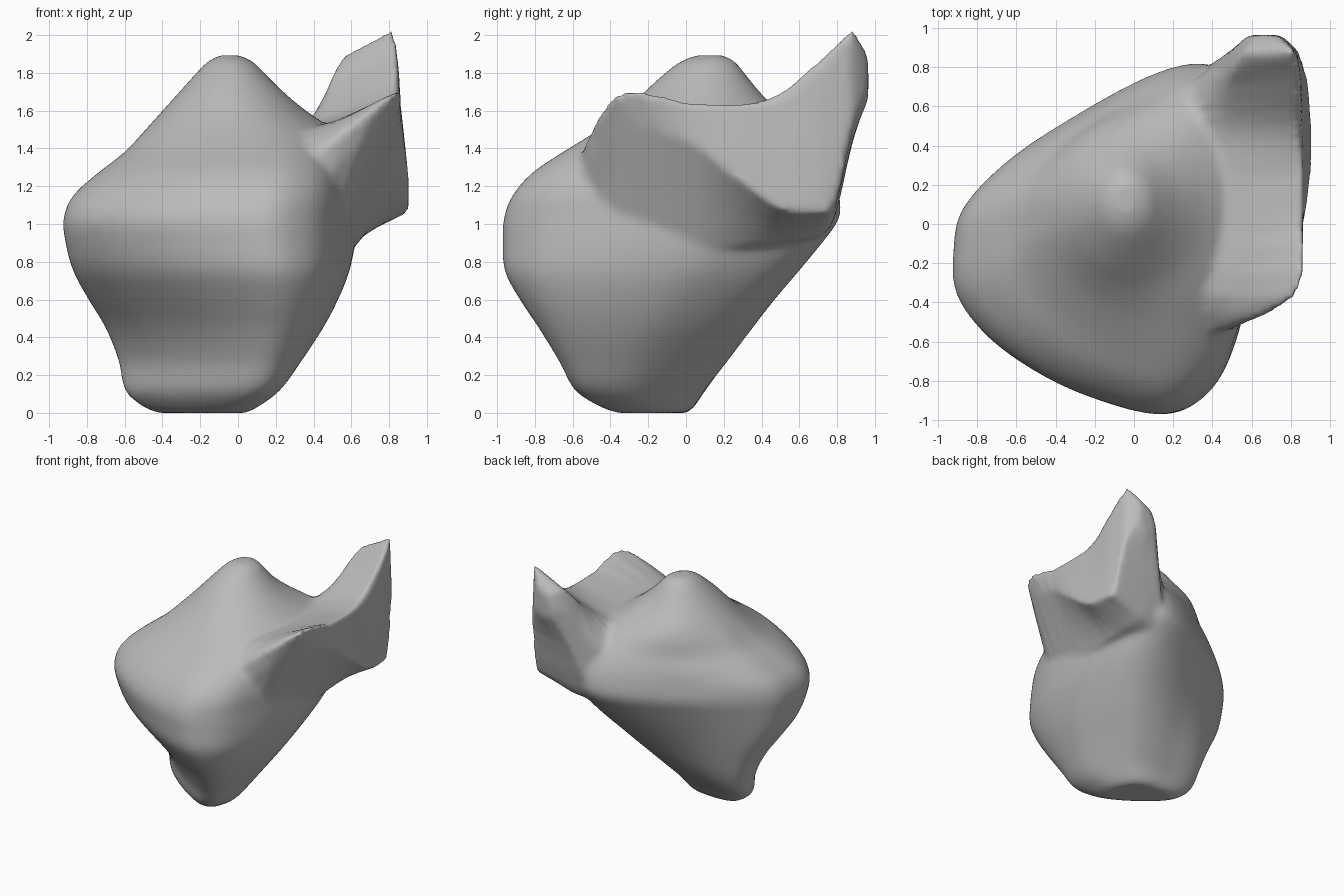
import bpy, bmesh, math

cube = bpy.data.objects.get("Cube")
if cube:
    bpy.data.objects.remove(cube, do_unlink=True)


def spline(points, steps, closed=False):
    """Catmull-Rom curve through tuples of any length."""
    n, out = len(points), []
    pick = (lambda i: points[i % n]) if closed else (lambda i: points[max(0, min(n - 1, i))])
    for i in range(n if closed else n - 1):
        for s in range(steps):
            t = s / steps
            out.append(tuple(
                0.5 * (2 * b + (c - a) * t + (2 * a - 5 * b + 4 * c - d) * t * t
                       + (3 * b - a - 3 * c + d) * t ** 3)
                for a, b, c, d in zip(pick(i - 1), pick(i), pick(i + 1), pick(i + 2))))
    if not closed:
        out.append(points[-1])
    return out


def loft(bm, rings):
    """Skin a list of equal-length rings and cap both ends."""
    loops = [[bm.verts.new(p) for p in ring] for ring in rings]
    faces = [bm.faces.new(loops[0]), bm.faces.new(loops[-1])]
    for lo, hi in zip(loops, loops[1:]):
        for i in range(len(lo)):
            j = (i + 1) % len(lo)
            faces.append(bm.faces.new((lo[i], lo[j], hi[j], hi[i])))
    bmesh.ops.recalc_face_normals(bm, faces=faces)


# Lopsided outline of the widest section, scaled to a unit box
outline = [(-.91, -.15), (-.86, .08), (-.62, .33), (-.25, .57), (.1, .75), (.35, .8),
           (.52, .7), (.61, .4), (.63, .1), (.58, -.35), (.46, -.72), (.3, -.9),
           (.12, -.96), (-.15, -.9), (-.44, -.78), (-.72, -.59), (-.89, -.37)]
outline = [((x + .91) / 1.54, (y + .96) / 1.76) for x, y in spline(outline, 4, True)]

# Unit outline of the foot, a strip running from left-back to right-front
foot = spline([(0, .82), (.05, .95), (.2, 1), (.4, 1), (.6, .98), (.78, .9), (.88, .75),
               (.95, .6), (1, .42), (1, .25), (.97, .12), (.92, .03), (.82, 0),
               (.66, .08), (.44, .25), (.2, .48), (.04, .7)], 4, True)

# Body levels: height, min x, max x, min y, max y, roundness, foot share
levels = [(0, -.42, .04, -.36, 0, 0, 1), (.03, -.5, .1, -.45, .04, 0, 1),
          (.12, -.6, .22, -.59, .1, 0, 1), (.27, -.63, .33, -.67, .23, 0, .85),
          (.45, -.7, .45, -.78, .38, 0, .6), (.6, -.79, .53, -.88, .5, 0, .4),
          (.75, -.87, .59, -.96, .62, 0, .22), (.9, -.91, .62, -.97, .73, 0, .08),
          (1.03, -.92, .63, -.965, .81, 0, 0), (1.15, -.87, .63, -.92, .81, 0, 0),
          (1.27, -.74, .61, -.82, .78, .1, 0), (1.38, -.6, .57, -.66, .72, .2, 0),
          (1.5, -.49, .5, -.47, .62, .5, 0), (1.6, -.4, .36, -.33, .5, .8, 0),
          (1.7, -.31, .24, -.22, .39, 1, 0), (1.8, -.22, .14, -.11, .31, 1, 0),
          (1.86, -.16, .08, -.03, .26, 1, 0), (1.893, -.1, .01, .05, .2, 1, 0)]


def body_ring(z, x0, x1, y0, y1, rnd, low):
    ring = []
    for (u, v), (p, q) in zip(outline, foot):
        a = math.atan2(v - .5, u - .5)
        u += (.5 + .5 * math.cos(a) - u) * rnd + (p - u) * low
        v += (.5 + .5 * math.sin(a) - v) * rnd + (q - v) * low
        ring.append((x0 + (x1 - x0) * u, y0 + (y1 - y0) * v, z))
    return ring


# Side wing sections along y: inner low, inner top, shelf, ridge, outer wall, underside (x, z)
wing = [(-.56, .2, .95, .2, 1.3, .36, 1.36, .42, 1.35, .45, 1.25, .43, 1.0),
        (-.37, .2, .9, .2, 1.45, .5, 1.53, .83, 1.7, .75, 1.5, .55, 1.0),
        (0, .2, .85, .2, 1.48, .5, 1.535, .86, 1.65, .86, 1.44, .61, .9),
        (.15, .2, .85, .2, 1.48, .5, 1.535, .86, 1.64, .89, 1.34, .62, .88),
        (.3, .2, .85, .2, 1.46, .5, 1.54, .86, 1.64, .905, 1.22, .62, .88),
        (.5, .2, .85, .2, 1.44, .48, 1.57, .85, 1.7, .905, 1.08, .61, .9),
        (.7, .25, .9, .28, 1.38, .49, 1.71, .85, 1.87, .89, 1.06, .58, .94),
        (.79, .35, 1.05, .4, 1.5, .51, 1.81, .84, 1.95, .87, 1.1, .55, 1.04),
        (.88, .48, 1.42, .5, 1.7, .56, 1.89, .82, 2.03, .84, 1.5, .65, 1.44),
        (.965, .59, 1.68, .58, 1.74, .62, 1.84, .73, 1.9, .75, 1.72, .68, 1.65)]


def wing_ring(sec):
    return [(sec[i], sec[0], sec[i + 1]) for i in range(1, 13, 2)]


bm = bmesh.new()
loft(bm, [body_ring(*lv) for lv in spline(levels, 3)])
loft(bm, [wing_ring(s) for s in spline(wing, 3)])
mesh = bpy.data.meshes.new("boulder")
bm.to_mesh(mesh)
bm.free()
boulder = bpy.data.objects.new("boulder", mesh)
bpy.context.collection.objects.link(boulder)

# Plain stone colour
stone = bpy.data.materials.new("stone grey")
stone.use_nodes = True
colour = (.5, .5, .5, 1)
stone.diffuse_color = colour
for node in stone.node_tree.nodes:
    if node.type == 'BSDF_PRINCIPLED':
        node.inputs["Base Color"].default_value = colour
mesh.materials.append(stone)

# Fuse body and wing, then soften the seams
fuse = boulder.modifiers.new("fuse", 'REMESH')
fuse.mode = 'VOXEL'
fuse.voxel_size = .022
fuse.use_smooth_shade = True
soften = boulder.modifiers.new("soften", 'SMOOTH')
soften.factor = .5
soften.iterations = 8
